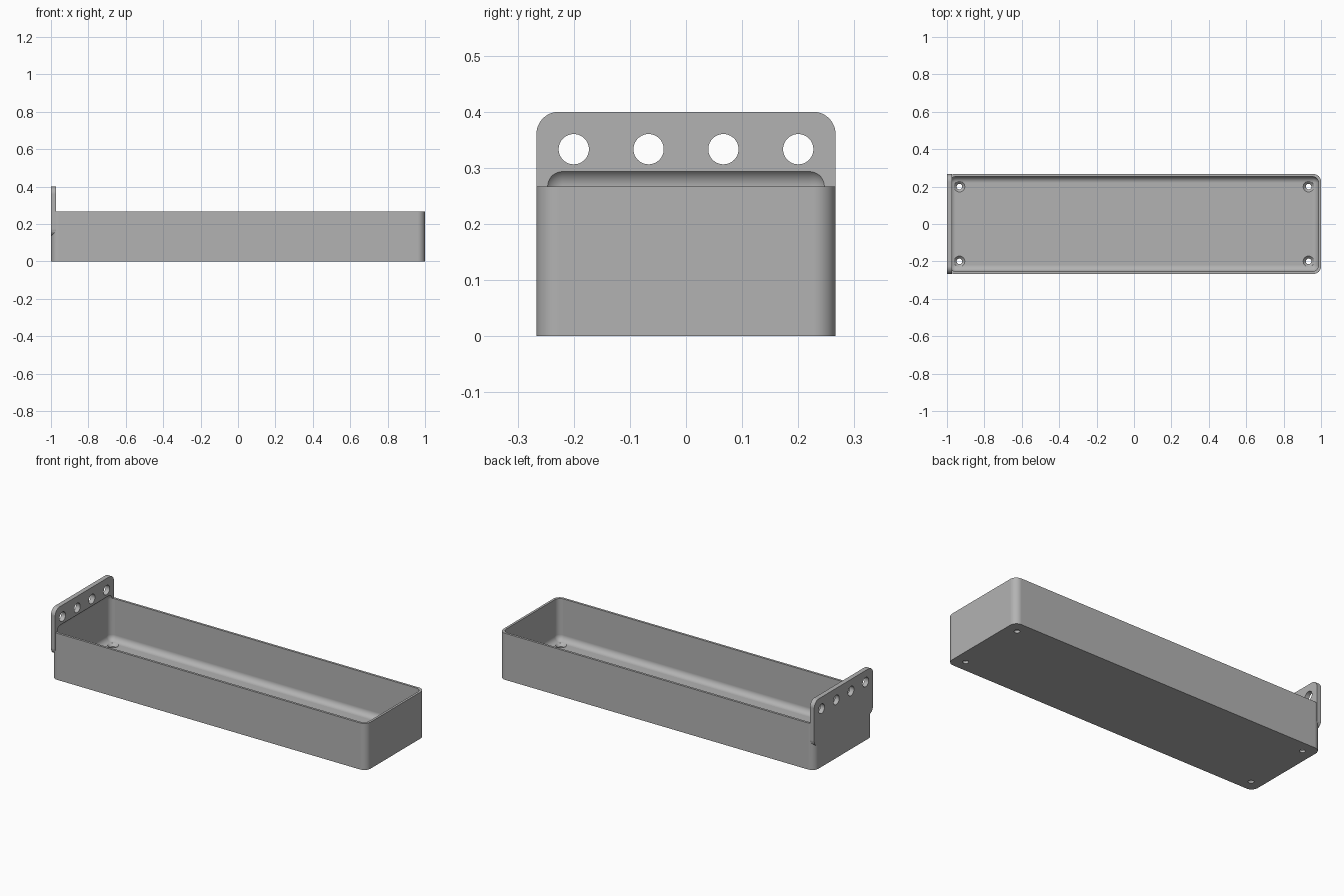
import bpy, bmesh
from math import sin, cos, pi
from mathutils import Matrix, Vector

if "Cube" in bpy.data.objects:
    bpy.data.objects.remove(bpy.data.objects["Cube"], do_unlink=True)

LENGTH, WIDTH, RIM = 2.0, 0.5333, 0.2667
WALL, FLOOR = 0.0133, 0.0267
CORNER, FILLET = 0.04, 0.0333
PLATE_T, PLATE_BASE, PLATE_TOP = 0.0267, 0.1333, 0.4

grey = bpy.data.materials.new("light_grey")
grey.use_nodes = True
grey.diffuse_color = (0.45, 0.45, 0.45, 1)
grey.node_tree.nodes["Principled BSDF"].inputs["Base Color"].default_value = grey.diffuse_color


def to_object(name, bm):
    bmesh.ops.recalc_face_normals(bm, faces=bm.faces)
    mesh = bpy.data.meshes.new(name)
    bm.to_mesh(mesh)
    bm.free()
    mesh.materials.append(grey)
    obj = bpy.data.objects.new(name, mesh)
    bpy.context.collection.objects.link(obj)
    return obj


def rounded_slab(name, w, h, r, place, extrude, steps=12):
    """Rounded rectangle; place maps (u, v) to a point, extrude is the depth vector."""
    bm = bmesh.new()
    points = []
    for q, (su, sv) in enumerate([(1, 1), (-1, 1), (-1, -1), (1, -1)]):
        for i in range(steps + 1):
            a = (q + i / steps) * pi / 2
            points.append(place(su * (w / 2 - r) + r * cos(a), sv * (h / 2 - r) + r * sin(a)))
    face = bm.faces.new([bm.verts.new(p) for p in points])
    moved = bmesh.ops.extrude_face_region(bm, geom=[face])["geom"]
    bmesh.ops.translate(bm, vec=extrude, verts=[v for v in moved if isinstance(v, bmesh.types.BMVert)])
    return to_object(name, bm)


def cone(name, r1, r2, depth, matrix):
    bm = bmesh.new()
    bmesh.ops.create_cone(bm, cap_ends=True, segments=40, radius1=r1, radius2=r2,
                          depth=depth, matrix=matrix)
    return to_object(name, bm)


def combine(target, other, operation):
    mod = target.modifiers.new(operation.lower(), "BOOLEAN")
    mod.operation, mod.solver, mod.object = operation, "EXACT", other
    bpy.context.view_layer.update()
    result = bpy.data.meshes.new_from_object(
        target.evaluated_get(bpy.context.evaluated_depsgraph_get()))
    target.modifiers.clear()
    target.data = result
    bpy.data.objects.remove(other, do_unlink=True)


# Tray body with an upright hanging plate at one end
tray = rounded_slab("tray", LENGTH, WIDTH, CORNER,
                    lambda u, v: Vector((u, v, 0)), Vector((0, 0, RIM)))
mid = (PLATE_BASE + PLATE_TOP) / 2
plate = rounded_slab("hanging_plate", WIDTH, PLATE_TOP - PLATE_BASE, CORNER,
                     lambda u, v: Vector((-LENGTH / 2, u, mid + v)), Vector((PLATE_T, 0, 0)))
combine(tray, plate, "UNION")

# Cavity: a fully rounded box that also bites slightly into the plate
top = RIM + FILLET
bm = bmesh.new()
size = Vector((LENGTH - 2 * WALL, WIDTH - 2 * WALL, top - FLOOR))
bmesh.ops.create_cube(bm, size=1, matrix=Matrix.Translation((0, 0, (top + FLOOR) / 2))
                      @ Matrix.Diagonal(size).to_4x4())
bmesh.ops.bevel(bm, geom=bm.edges[:], offset=FILLET, offset_type="OFFSET", segments=10,
                profile=0.5, affect="EDGES")
combine(tray, to_object("cavity", bm), "DIFFERENCE")

# Row of hanging holes through the plate
for i in range(4):
    at = Matrix.Translation((-LENGTH / 2, -0.2 + i * 0.4 / 3, 0.3333))
    combine(tray, cone("hanging_hole", 0.027, 0.027, 0.2, at @ Matrix.Rotation(pi / 2, 4, "Y")),
            "DIFFERENCE")

# Countersunk screw holes in the floor corners
for x in (-0.9333, 0.9333):
    for y in (-0.2, 0.2):
        combine(tray, cone("screw_hole", 0.015, 0.015, 0.1, Matrix.Translation((x, y, 0))),
                "DIFFERENCE")
        combine(tray, cone("countersink", 0.012, 0.032, 0.02, Matrix.Translation((x, y, 0.02))),
                "DIFFERENCE")

# Smooth fillets, crisp rims
bpy.ops.object.select_all(action="DESELECT")
tray.select_set(True)
bpy.context.view_layer.objects.active = tray
bpy.ops.object.shade_smooth_by_angle(angle=pi / 6)
weighted = tray.modifiers.new("weighted_normals", "WEIGHTED_NORMAL")
weighted.keep_sharp = True
